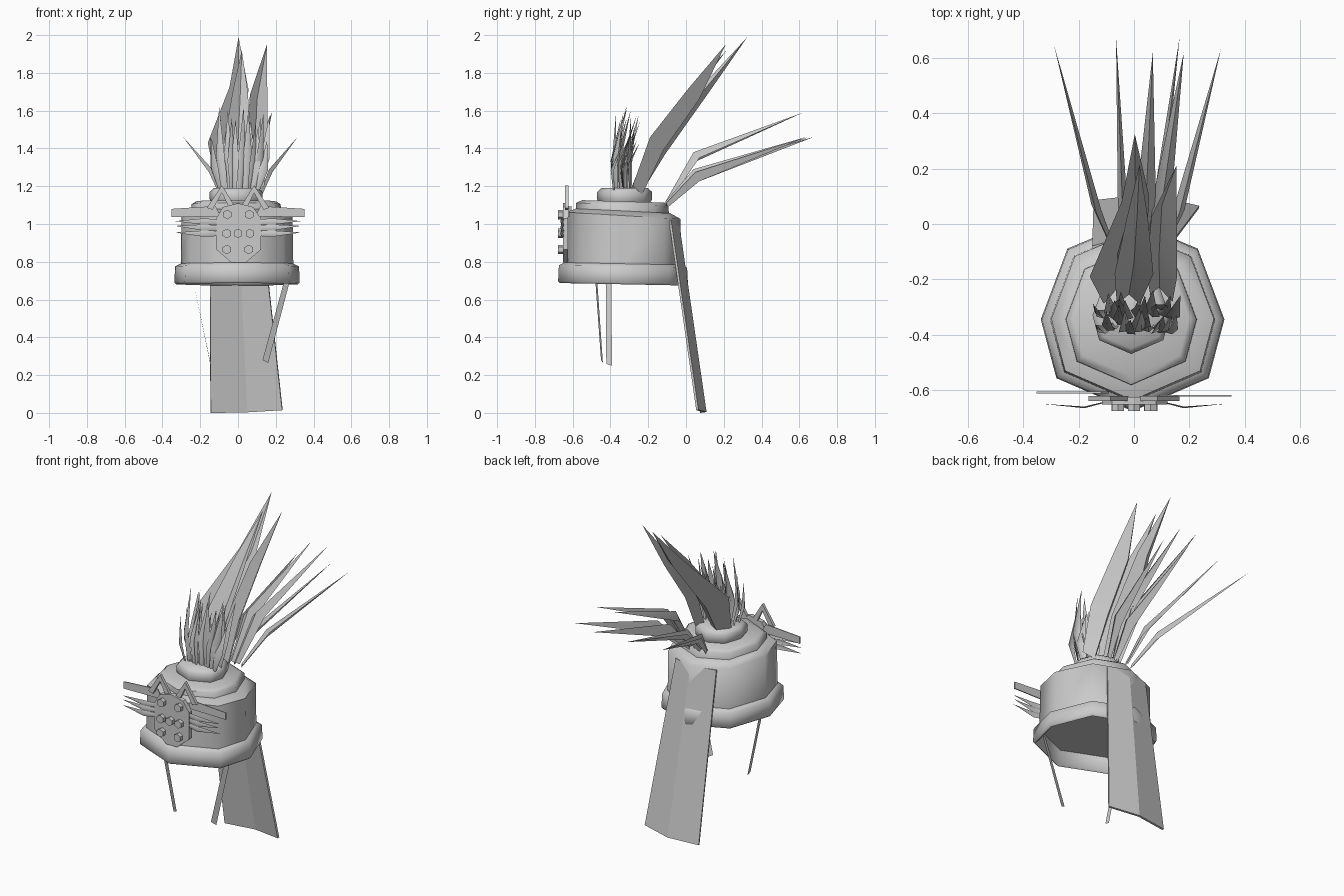
import bpy, math, random
from mathutils import Vector

random.seed(4)


def make(name, verts, faces, smooth=None):
    me = bpy.data.meshes.new(name)
    me.from_pydata([tuple(v) for v in verts], [], faces)
    me.update()
    ob = bpy.data.objects.new(name, me)
    bpy.context.collection.objects.link(ob)
    bpy.ops.object.select_all(action='DESELECT')
    ob.select_set(True)
    bpy.context.view_layer.objects.active = ob
    if smooth:
        bpy.ops.object.shade_smooth_by_angle(angle=math.radians(smooth))
    return ob


# Egg-shaped octagon shared by all hat tiers
half = [(0.83, -0.64), (1, 0), (0.71, 0.77)]
OCT = [(0, -1)] + half + [(0, 1.07)] + [(-x, y) for x, y in reversed(half)]


def tier(name, rings, cap=False, floor=False):
    """Stack of tilted octagon rings: (cx, cy, radius, z, tilt along y)."""
    n = len(OCT)
    verts = [(cx + r*x, cy + r*y, z + tilt*r*y) for cx, cy, r, z, tilt in rings for x, y in OCT]
    faces = [(k*n + i, k*n + (i+1) % n, (k+1)*n + (i+1) % n, (k+1)*n + i)
             for k in range(len(rings) - 1) for i in range(n)]
    if cap:
        faces.append(tuple(range((len(rings) - 1) * n, len(rings) * n)))
    if floor:
        faces.append(tuple(reversed(range(n))))
    return make(name, verts, faces, 60)


def feather(name, base, knee, tip, w, ridge, root=0.45, mid=None, flip=False):
    """Folded blade: narrow root, wide knee with a ridge, optional mid section, sharp tip."""
    w, r = Vector(w), Vector(ridge)
    sections = [(Vector(base), root), (Vector(knee), 1)]
    if mid:
        sections.append((Vector(mid[0]), mid[1]))
    verts, faces = [], []
    for c, s in sections:
        verts += [c - w*s, c + r*s, c + w*s]
    for k in range(0, len(verts) - 3, 3):
        faces += [(k, k+1, k+4, k+3), (k+1, k+2, k+5, k+4)]
    t = len(verts)
    verts.append(Vector(tip))
    faces += [(t-3, t-2, t), (t-2, t-1, t)]
    if flip:
        faces = [f[::-1] for f in faces]
    return make(name, verts, faces, 60)


def plate(name, pts, y0, y1):
    """Outline in x, z extruded along y."""
    n = len(pts)
    verts = [(x, y, z) for y in (y0, y1) for x, z in pts]
    faces = [tuple(range(n)), tuple(range(2*n - 1, n - 1, -1))]
    faces += [(i, i + n, (i+1) % n + n, (i+1) % n) for i in range(n)]
    return make(name, verts, faces)


# Hat: rolled brim with a recessed ceiling, drum and two stepped tiers
tier("brim", [(-0.005, -0.345, 0.30, 0.775, -0.02), (-0.005, -0.345, 0.31, 0.69, -0.02),
              (-0.005, -0.345, 0.322, 0.681, -0.02), (-0.005, -0.345, 0.332, 0.69, -0.02),
              (-0.005, -0.345, 0.328, 0.775, -0.02), (-0.005, -0.345, 0.298, 0.79, -0.02)],
     floor=True)
tier("crown_drum", [(-0.005, -0.345, 0.298, 0.775, -0.02),
                    (-0.005, -0.343, 0.294, 1.045, -0.06),
                    (-0.01, -0.34, 0.24, 1.07, -0.05)], True)
tier("upper_tier", [(-0.01, -0.345, 0.238, 1.05, -0.04), (-0.01, -0.345, 0.236, 1.105, -0.03),
                    (-0.01, -0.34, 0.21, 1.12, -0.03)], True)
tier("top_cap", [(-0.01, -0.33, 0.125, 1.10, 0), (-0.01, -0.33, 0.14, 1.13, 0),
                 (-0.01, -0.33, 0.14, 1.17, 0), (-0.01, -0.33, 0.12, 1.19, 0)], True)

# Neck flap hanging at the back
top = [(-0.15, -0.085, 1.02), (0, -0.045, 1.025), (0.125, -0.085, 1.02)]
low = [(-0.145, 0.08, 0.0), (0.05, 0.103, 0.004), (0.235, 0.06, 0.015)]
flap = make("neck_flap", top + low, [(0, 1, 4, 3), (1, 2, 5, 4)])
mod = flap.modifiers.new("thickness", 'SOLIDIFY')
mod.thickness = 0.012
mod.offset = 0

# Chin straps
make("left_strap", [(-0.237, -0.425, 0.70), (-0.237, -0.395, 0.70),
                    (-0.145, -0.392, 0.25), (-0.145, -0.422, 0.26)], [(0, 1, 2, 3)])
make("right_strap", [(0.245, -0.48, 0.70), (0.275, -0.47, 0.70),
                     (0.16, -0.44, 0.265), (0.13, -0.45, 0.28)], [(0, 1, 2, 3)])

# Face badge
plate("badge_plate", [(-0.115, 0.865), (-0.035, 0.795), (0.04, 0.795), (0.122, 0.865),
                      (0.122, 1.03), (0.08, 1.09), (0.0, 1.11), (-0.08, 1.09), (-0.115, 1.03)],
      -0.652, -0.625)
for i, (x, z) in enumerate([(-0.057, 1.05), (0.06, 1.05), (-0.06, 0.95), (0, 0.95),
                            (0.063, 0.95), (-0.06, 0.865), (0.057, 0.865)]):
    bpy.ops.mesh.primitive_cylinder_add(vertices=6, radius=0.025, depth=0.03,
                                        location=(x, -0.662, z), rotation=(math.pi/2, 0, 0))
    bpy.context.object.name = f"badge_stud_{i}"

for s, side in ((-1, "left"), (1, "right")):
    # Side bars behind the badge
    plate(side + "_bar", [(s*0.353, 1.037), (s*0.353, 1.08), (s*0.12, 1.095), (s*0.09, 1.04)],
          -0.618 - s*0.006, -0.612 - s*0.006)
    # Open triangular ears: outer and inner strokes
    plate(side + "_ear_outer", [(s*0.165, 1.085), (s*0.085, 1.205), (s*0.085, 1.165),
                                (s*0.135, 1.075)], -0.64, -0.622)
    plate(side + "_ear_inner", [(s*0.085, 1.205), (s*0.02, 1.10), (s*0.05, 1.09),
                                (s*0.085, 1.165)], -0.64, -0.622)
    # Whiskers
    for i, z in enumerate((1.015, 0.99, 0.955)):
        feather(f"{side}_whisker_{i}", (s*0.105, -0.642, 1.01 - i*0.03),
                (s*0.18, -0.66, 1.013 - i*0.032), (s*0.335, -0.65, z),
                (0, 0, 0.017), (0, -0.006, 0), 0.8)

# Tall plumes leaning back
feather("plume_tall", (-0.05, -0.275, 1.19), (-0.06, -0.17, 1.42), (0.003, 0.325, 1.99),
        (0.10, 0.02, -0.01), (0.0, 0.06, -0.05), 0.6, ((0.005, 0.09, 1.72), 0.5), True)
feather("plume_middle", (-0.02, -0.29, 1.19), (0.0, -0.18, 1.46), (0.02, 0.215, 1.92),
        (0.07, 0, 0), (0, 0.04, -0.04), 0.6, ((0.012, 0.02, 1.71), 0.55), True)
feather("plume_right", (0.10, -0.275, 1.19), (0.1, -0.18, 1.44), (0.153, 0.21, 1.95),
        (0.056, -0.01, 0.02), (-0.01, 0.06, -0.05), 0.7, ((0.109, 0.02, 1.70), 0.82), True)

# Rear feathers swept backward
rear = [(-0.29, 0.65, 1.46, -0.07), (-0.065, 0.675, 1.46, -0.03), (0.165, 0.675, 1.46, 0.05),
        (0.315, 0.635, 1.46, 0.10), (0.068, 0.62, 1.59, 0.03), (0.18, 0.62, 1.59, 0.06)]
for i, (x, y, z, bx) in enumerate(rear):
    high = z > 1.5
    kx = bx + (x - bx) * 0.3
    feather(f"rear_feather_{i}", (bx, -0.10, 1.10), (kx, 0.06, 1.34 if high else 1.25),
            (x, y, z), (0.038, 0.01, 0.01) if high else (0.018, -0.01, 0.024 if x > 0 else -0.024),
            (0, -0.02, 0.04), flip=True)

# Short tuft of spikes around the top cap
for i in range(28):
    f = (i % 14) / 13 - 0.5
    row = i // 14
    bx = f * 0.2 + 0.005
    by = -0.365 + row * 0.055 + random.uniform(-0.02, 0.02)
    h = random.uniform(0.24, 0.45) * (1 - 0.1 * row)
    tx = f * 0.30 + 0.015 + random.uniform(-0.02, 0.02)
    ty = by + random.uniform(0.0, 0.07)
    a = random.uniform(-0.8, 0.8)
    feather(f"tuft_spike_{i}", (bx, by, 1.18),
            (bx*0.55 + tx*0.5, by - 0.005, 1.18 + h*0.42), (tx, ty, 1.19 + h),
            (0.025*math.cos(a), 0.025*math.sin(a), 0),
            (0.013*math.sin(a), -0.013*math.cos(a), 0))
